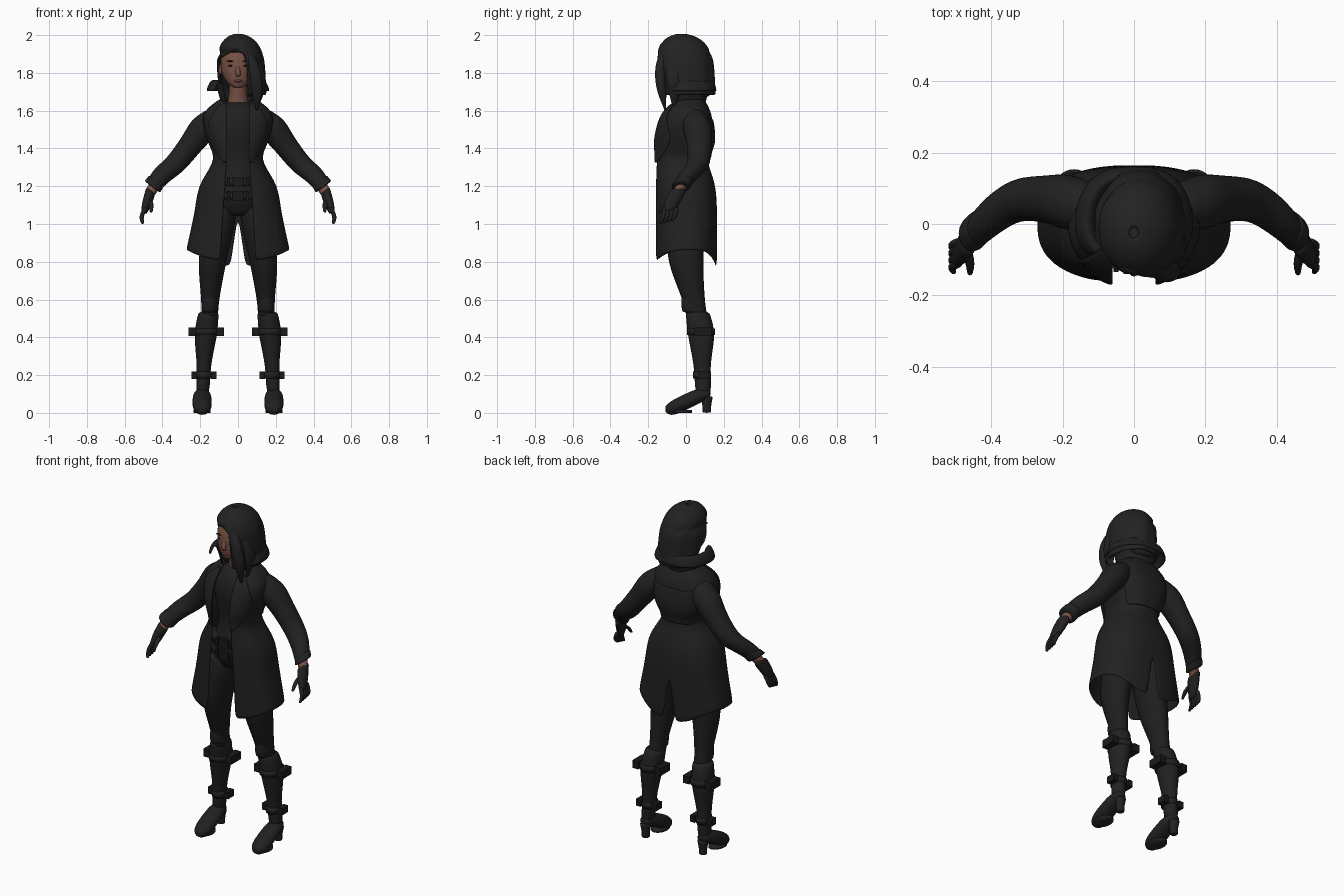
import bpy, bmesh, math
from mathutils import Vector

if "Cube" in bpy.data.objects:
    bpy.data.objects.remove(bpy.data.objects["Cube"], do_unlink=True)

SIDE, BACK, UP = Vector((1, 0, 0)), Vector((0, 1, 0)), Vector((0, 0, 1))
SLEEVE_SIDE = Vector((.8, 0, .6))


def material(name, red, green, blue):
    mat = bpy.data.materials.new(name)
    mat.use_nodes = True
    colour = (red, green, blue, 1)
    mat.diffuse_color = colour
    shader = mat.node_tree.nodes["Principled BSDF"]
    shader.inputs["Base Color"].default_value = colour
    shader.inputs["Roughness"].default_value = .8
    return mat


def grey(name, level):
    return material(name, level, level, level)


COAT = grey("coat_black", .015)
SHIRT = grey("shirt_charcoal", .014)
TROUSERS = grey("trouser_black", .013)
HAIR = grey("hair_black", .016)
LEATHER = grey("leather_black", .015)
METAL = grey("dark_metal", .01)
SKIN = material("skin", .19, .085, .06)
LIPS = material("lips", .13, .05, .04)
EYES = grey("eye_dark", .008)


def build(name, bm, mat, mirror=False, sub=0, thick=0, smooth=True):
    """Turn a bmesh into an object with the usual modifiers."""
    bmesh.ops.remove_doubles(bm, verts=bm.verts, dist=.0001)
    bmesh.ops.recalc_face_normals(bm, faces=bm.faces)
    for face in bm.faces:
        face.smooth = smooth
    mesh = bpy.data.meshes.new(name)
    bm.to_mesh(mesh)
    bm.free()
    mesh.materials.append(mat)
    ob = bpy.data.objects.new(name, mesh)
    bpy.context.scene.collection.objects.link(ob)
    if mirror:
        ob.modifiers.new("Mirror", 'MIRROR')
    if thick:
        shell = ob.modifiers.new("Solidify", 'SOLIDIFY')
        shell.thickness, shell.offset = thick, 0
    if sub:
        rounding = ob.modifiers.new("Subdivision", 'SUBSURF')
        rounding.levels = rounding.render_levels = sub


def join_rows(name, rows, mat, tube=False, **options):
    """Join rows of points into a sheet, or into a capped tube."""
    bm = bmesh.new()
    rows = [[bm.verts.new(point) for point in row] for row in rows]
    count = len(rows[0])
    for upper, lower in zip(rows, rows[1:]):
        for i in range(count if tube else count - 1):
            j = (i + 1) % count
            bm.faces.new((upper[i], upper[j], lower[j], lower[i]))
    if tube:
        bm.faces.new(rows[0])
        bm.faces.new(rows[-1])
    build(name, bm, mat, **options)


def spline(keys, t):
    """Smooth curve through the keys, t running from start to end."""
    last = len(keys) - 1
    i = min(int(t * last), last - 1)
    f = t * last - i
    near = [keys[max(0, min(last, i + k))] for k in (-1, 0, 1, 2)]
    return [b + f * (c - a + f * (2*a - 5*b + 4*c - d + f * (3*b - 3*c + d - a))) / 2
            for a, b, c, d in zip(*near)]


def limb(name, keys, mat, flat=1, u=SIDE, v=BACK, sides=16, steps=3, sub=1, **options):
    """Elliptic tube through keys of x, y, z, radius."""
    rings, total = [], steps * (len(keys) - 1)
    for k in range(total + 1):
        x, y, z, r = spline(keys, k / total)
        turns = [math.tau * i / sides for i in range(sides)]
        rings.append([Vector((x, y, z)) + r * (u * math.cos(a) + v * flat * math.sin(a))
                      for a in turns])
    join_rows(name, rings, mat, tube=True, sub=sub, **options)


def band(name, x, y, z, radius, flat, half_height, mat, **options):
    limb(name, [(x, y, z - half_height, radius), (x, y, z + half_height, radius)],
         mat, flat=flat, sides=32, steps=1, sub=0, **options)


def solid(name, centre, size, mat, ball=False, **options):
    bm = bmesh.new()
    if ball:
        bmesh.ops.create_uvsphere(bm, u_segments=16, v_segments=10, radius=.5)
    else:
        bmesh.ops.create_cube(bm, size=1)
    bmesh.ops.scale(bm, vec=size, verts=bm.verts)
    bmesh.ops.translate(bm, vec=centre, verts=bm.verts)
    build(name, bm, mat, smooth=ball, **options)


# Coat outline from neck to hem: height, half width, front, back
coat = [(1.66, .09, -.04, .09), (1.58, .18, -.12, .13), (1.45, .16, -.16, .14),
        (1.34, .125, -.16, .11), (1.2, .2, -.16, .15), (1.04, .23, -.16, .16),
        (.86, .27, -.16, .16)]


def coat_point(t, angle):
    z, width, front, back = spline(coat, t)
    c, s = max(0, math.cos(angle)), math.sin(angle)
    depth = (back - front) / 2 * math.copysign(abs(s) ** .8, s)
    return Vector((width * c ** .8, (front + back) / 2 + depth, z))


def coat_angle(t, x):
    return math.acos(min(1, x / spline(coat, t)[1]) ** 1.25)


# Coat body, open in front, with a back slit and a curved hem
rows = []
for k in range(19):
    t = k / 18
    z = spline(coat, t)[0]
    skirt = max(0, 1.04 - z) / .18
    start = -coat_angle(t, .06 + .07 * max(0, 1.3 - z))
    end = coat_angle(t, .04 * skirt)
    row = []
    for i in range(23):
        angle = start + (end - start) * i / 22
        s = math.sin(angle)
        drop = .06 * s * s if s < 0 else .09 * s ** 4
        row.append(coat_point(t, angle) - UP * drop * skirt)
    rows.append(row)
join_rows("coat_body", rows, COAT, mirror=True, thick=.01, sub=1)

# Lapels on the chest and the loose yoke on the back
lapel, yoke = [], []
for k in range(13):
    s = k / 12
    t = .06 + .46 * s
    wide = .02 + .08 * math.sin(math.pi * s ** .9)
    lapel.append([coat_point(t, -coat_angle(t, .06 + wide * i / 6)) - BACK * .012
                  for i in range(7)])
    t = .2 + .29 * s
    yoke.append([coat_point(t, math.pi / 2 * (1 - i / 12)) + BACK * (.004 + .015 * s)
                 for i in range(9)])
join_rows("lapel", lapel, COAT, mirror=True, thick=.009, sub=1)
join_rows("back_yoke", yoke, COAT, mirror=True, thick=.009, sub=1)

# Tall collar that flares and folds over
rows = []
for k in range(8):
    s = k / 7
    row = []
    for i in range(14):
        angle = math.radians(-50 + 140 * i / 13)
        reach = .1 + .06 * s if angle > 0 else .07 + .05 * s
        row.append(((.085 + .08 * s) * max(0, math.cos(angle)) ** .7,
                    reach * math.sin(angle), 1.64 + .12 * math.sin(2.6 * s)))
    rows.append(row)
join_rows("collar", rows, COAT, mirror=True, thick=.01, sub=1)

# Sleeves, cuffs and wrists
limb("sleeve", [(.1, .04, 1.58, .06), (.18, .06, 1.51, .075), (.25, .07, 1.42, .064),
                (.33, .065, 1.32, .058), (.4, .02, 1.26, .053), (.45, -.03, 1.2, .043)],
     COAT, u=SLEEVE_SIDE, flat=1.05, mirror=True)
limb("cuff", [(.43, -.005, 1.23, .05), (.455, -.03, 1.195, .052)], COAT,
     u=SLEEVE_SIDE, steps=4, mirror=True)
limb("wrist", [(.43, -.01, 1.22, .03), (.47, -.05, 1.16, .03)], SKIN,
     u=SLEEVE_SIDE, mirror=True)

# Gloves
limb("glove_palm", [(.46, -.04, 1.18, .03), (.48, -.07, 1.12, .028), (.5, -.095, 1.06, .018)],
     LEATHER, u=SLEEVE_SIDE, flat=1.5, mirror=True)
for i in range(4):
    y = -.12 + .02 * i
    limb("glove_finger", [(.49, y + .01, 1.09, .013), (.51, y, 1.04, .013),
                          (.505, y - .015, 1 + .005 * i, .008)],
         LEATHER, sides=8, mirror=True)
limb("glove_thumb", [(.47, -.07, 1.13, .017), (.46, -.11, 1.1, .014), (.46, -.14, 1.06, .008)],
     LEATHER, sides=8, mirror=True)

# Shirt and the two belts
limb("shirt", [(0, .01, 1.04, .1), (0, 0, 1.15, .15), (0, 0, 1.32, .11), (0, 0, 1.5, .14),
               (0, 0, 1.6, .11), (0, .01, 1.65, .055)], SHIRT, flat=.85, sides=20)
for z in (1.22, 1.15):
    band("belt", 0, 0, z, .15, .87, .02, LEATHER)
    solid("belt_buckle", (0, -.13, z), (.06, .02, .05), METAL)
    solid("belt_loop", (.05, -.125, z), (.014, .02, .05), METAL, mirror=True)

# Trouser legs and knee folds
limb("trouser_leg", [(.09, .01, 1.1, .08), (.1, 0, 1, .085), (.135, 0, .8, .075),
                     (.147, .04, .6, .049), (.15, .06, .5, .045)],
     TROUSERS, flat=1.25, mirror=True)
limb("knee_fold", [(.15, .02, .64, .03), (.15, .03, .58, .044), (.15, .04, .53, .045)],
     TROUSERS, flat=1.3, mirror=True)

# High-heeled boots
limb("boot_shaft", [(.155, .06, .54, .054), (.17, .08, .42, .061), (.18, .085, .26, .04),
                    (.185, .09, .15, .037), (.19, .09, .08, .03)],
     LEATHER, flat=1.18, mirror=True)
limb("boot_foot", [(.19, .13, .1, .026), (.19, .07, .09, .048), (.19, -.03, .045, .052),
                   (.19, -.08, .025, .043), (.19, -.11, .02, .018)],
     LEATHER, v=UP, flat=.85, mirror=True)
limb("boot_heel", [(.19, .11, .09, .034), (.19, .11, .04, .024), (.19, .11, 0, .023)],
     LEATHER, mirror=True)
band("boot_sole", .19, -.03, .007, .045, 1.4, .007, LEATHER, mirror=True)

# Boot straps, each with a buckle on both sides
for x, y, z, radius, size in ((.168, .08, .43, .064, (.04, .09, .045)),
                              (.18, .085, .2, .042, (.03, .055, .04))):
    band("boot_strap", x, y, z, radius, 1.15, .018, LEATHER, mirror=True)
    for side in (-1, 1):
        solid("boot_buckle", (x + side * (radius + .01), y + .01, z), size, METAL, mirror=True)

# Neck, head and face
limb("neck", [(0, .02, 1.61, .065), (0, 0, 1.68, .05), (0, -.015, 1.77, .046)], SKIN)
limb("head", [(0, -.09, 1.72, .02), (0, -.07, 1.74, .05), (0, -.04, 1.79, .085),
              (0, -.03, 1.87, .094), (0, -.03, 1.94, .07), (0, -.03, 1.97, .03)],
     SKIN, flat=1.1)
limb("nose", [(0, -.12, 1.85, .008), (0, -.135, 1.8, .014), (0, -.125, 1.78, .013)],
     SKIN, sides=10)
solid("mouth", (0, -.124, 1.757), (.044, .02, .015), LIPS, ball=True)
solid("eye", (.038, -.12, 1.838), (.028, .016, .011), EYES, ball=True, mirror=True)
solid("eyebrow", (.04, -.122, 1.862), (.04, .016, .007), EYES, ball=True, mirror=True)
solid("ear", (.093, -.005, 1.82), (.022, .035, .06), SKIN, ball=True, mirror=True)

# Hair shell: a dome that opens round the face, with soft waves
rows = []
for k in range(15):
    s = k / 14
    h = math.cos(.7 * math.pi * s)
    z = 1.8 + .2 * h
    dome = max(.1, math.sqrt(1 - max(0, h) ** 3))
    start, end = (-90, 270) if z > 1.91 else (-74, 200 - 200 * (1.9 - z))
    row = []
    for i in range(41):
        angle = math.radians(start + (end - start) * i / 40)
        r = dome * (1 + .025 * s * math.sin(9 * angle + 3 * s))
        row.append((.022 * s + .12 * r * math.cos(angle),
                    .03 * s - .025 + .147 * r * math.sin(angle), z))
    rows.append(row)
join_rows("hair_shell", rows, HAIR, thick=.016, sub=1)
limb("hair_crown", [(0, -.03, 1.94, .07), (0, -.03, 1.98, .055), (0, -.03, 2, .025)],
     HAIR, flat=1.5)

# Loose locks over the eye, the cheek, the brow and the nape
limb("hair_front_lock", [(.03, -.1, 1.95, .025), (.08, -.135, 1.84, .034),
                         (.1, -.13, 1.72, .035), (.1, -.11, 1.6, .004)],
     HAIR, flat=.8, sides=10, steps=4)
limb("hair_side_lock", [(.1, -.07, 1.86, .025), (.125, -.06, 1.74, .025),
                        (.105, -.065, 1.62, .004)], HAIR, flat=1.7, sides=10, steps=4)
limb("hair_forelock", [(.05, -.115, 1.93, .02), (-.03, -.115, 1.935, .025),
                       (-.085, -.06, 1.89, .014)], HAIR, u=BACK, v=UP, sides=10, steps=4)
limb("hair_back_fall", [(.02, .06, 1.9, .07), (.02, .09, 1.78, .09), (.02, .09, 1.67, .06)],
     HAIR, flat=.6)
